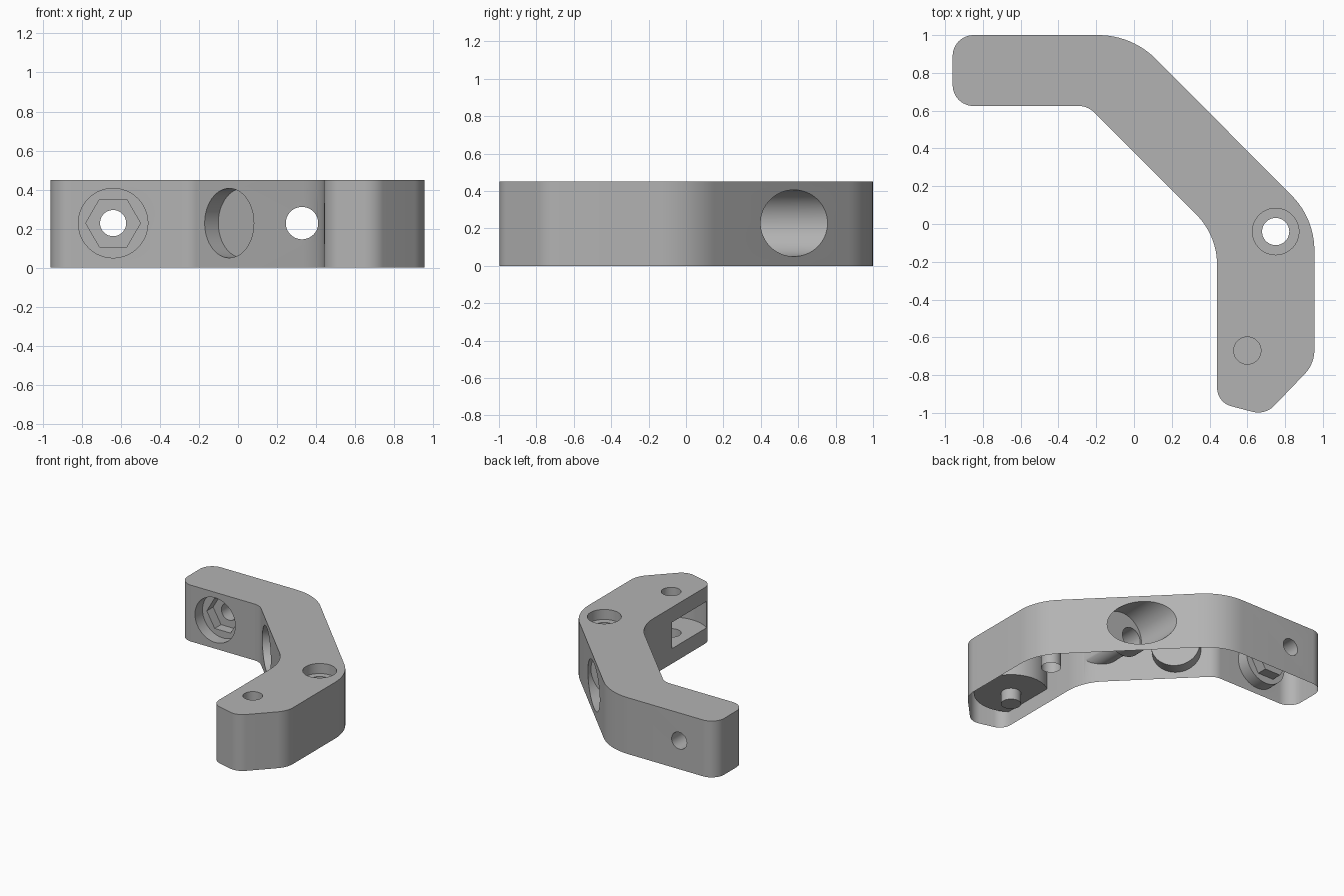
import bpy, bmesh, math
from mathutils import Vector

default = bpy.data.objects.get("Cube")
if default:
    bpy.data.objects.remove(default, do_unlink=True)

HEIGHT = 0.45
MID = 0.228

grey = bpy.data.materials.new("plain grey")
grey.use_nodes = True
colour = (0.45, 0.45, 0.45, 1)
grey.diffuse_color = colour
grey.node_tree.nodes["Principled BSDF"].inputs["Base Color"].default_value = colour


def rounded(corners, steps=12):
    """Outline with every corner replaced by a tangent arc of its own radius."""
    out = []
    for i, (x, y, r) in enumerate(corners):
        p = Vector((x, y))
        a = (Vector(corners[i - 1][:2]) - p).normalized()
        b = (Vector(corners[(i + 1) % len(corners)][:2]) - p).normalized()
        half = a.angle(b) / 2
        centre = p + (a + b).normalized() * r / math.sin(half)
        start = p + a * r / math.tan(half) - centre
        end = p + b * r / math.tan(half) - centre
        sweep = start.angle_signed(end)
        for s in range(steps + 1):
            t = -sweep * s / steps
            c, n = math.cos(t), math.sin(t)
            out.append(centre + Vector((start.x * c - start.y * n, start.x * n + start.y * c)))
    return out


def prism(name, ring, offset):
    """Solid swept from a closed ring of points along an offset."""
    bm = bmesh.new()
    face = bm.faces.new([bm.verts.new(p) for p in ring])
    swept = bmesh.ops.extrude_face_region(bm, geom=[face])
    moved = [v for v in swept["geom"] if isinstance(v, bmesh.types.BMVert)]
    bmesh.ops.translate(bm, verts=moved, vec=offset)
    bmesh.ops.recalc_face_normals(bm, faces=bm.faces)
    mesh = bpy.data.meshes.new(name)
    bm.to_mesh(mesh)
    bm.free()
    obj = bpy.data.objects.new(name, mesh)
    bpy.context.collection.objects.link(obj)
    return obj


def bore(name, start, end, radius, sides=64):
    """Cylindrical cutter between two points, corners level with its sides."""
    start, end = Vector(start), Vector(end)
    axis = (end - start).normalized()
    up = Vector((0, 1, 0)) if abs(axis.z) > 0.9 else Vector((0, 0, 1))
    side = axis.cross(up)
    angles = [math.tau * i / sides for i in range(sides)]
    ring = [start + radius * (math.cos(t) * side + math.sin(t) * up) for t in angles]
    return prism(name, ring, end - start)


# Angled arm outline, clockwise from the back corner of the short arm
outline = rounded([
    (-0.96, 1.0, 0.11), (-0.01, 1.0, 0.43), (0.955, 0.03, 0.41),
    (0.955, -0.74, 0.18), (0.695, -1.012, 0.12), (0.44, -0.945, 0.1),
    (0.44, -0.06, 0.38), (-0.245, 0.625, 0.12), (-0.96, 0.625, 0.11),
])
arm = prism("angled_arm", [(p.x, p.y, 0) for p in outline], (0, 0, HEIGHT))
arm.data.materials.append(grey)

# Bolt hole through the short arm, with a hexagonal seat
bx = -0.64
cutters = [
    bore("bolt_recess", (bx, 0.5, MID), (bx, 0.72, MID), 0.178),
    bore("hex_seat", (bx, 0.6, MID), (bx, 0.8, MID), 0.14, 6),
    bore("bolt_hole", (bx, 0.7, MID), (bx, 1.1, MID), 0.067),
]
# Round seat on the inner diagonal face
cutters.append(bore("inner_seat", (-0.145, 0.325, MID), (0.025, 0.495, MID), 0.178))
# Straight hole through the diagonal, with an access bore at the back
cutters += [
    bore("access_bore", (0.41, 1.1, MID), (0.41, 0.36, MID), 0.178),
    bore("cross_hole", (0.328, -0.3, MID), (0.328, 0.9, MID), 0.083),
]
# Counterbored vertical hole at the bend
cutters += [
    bore("bend_counterbore", (0.75, -0.04, 0.37), (0.75, -0.04, 0.6), 0.123),
    bore("bend_hole", (0.75, -0.04, -0.1), (0.75, -0.04, 0.5), 0.072),
]
# Round side slot in the long arm, with a blind pin hole
cutters += [
    bore("side_slot", (0.6, -0.67, 0.12), (0.6, -0.67, 0.33), 0.27),
    bore("pin_hole", (0.6, -0.67, 0.03), (0.6, -0.67, 0.5), 0.072),
]

for cutter in cutters:
    cutter.hide_render = True
    mod = arm.modifiers.new(cutter.name, "BOOLEAN")
    mod.operation = "DIFFERENCE"
    mod.solver = "EXACT"
    mod.object = cutter

# Bake the cuts, then open the underside of the shell
graph = bpy.context.evaluated_depsgraph_get()
baked = bpy.data.meshes.new_from_object(arm.evaluated_get(graph))
arm.modifiers.clear()
arm.data = baked
for cutter in cutters:
    bpy.data.objects.remove(cutter, do_unlink=True)

bm = bmesh.new()
bm.from_mesh(baked)
under = [f for f in bm.faces if all(v.co.z < 0.001 for v in f.verts)]
bmesh.ops.delete(bm, geom=under, context="FACES")
for f in bm.faces:
    f.material_index = 0
bm.to_mesh(baked)
bm.free()
baked.materials.clear()
baked.materials.append(grey)

bpy.ops.object.select_all(action="DESELECT")
arm.select_set(True)
bpy.context.view_layer.objects.active = arm
bpy.ops.object.shade_smooth_by_angle(angle=math.radians(30))
